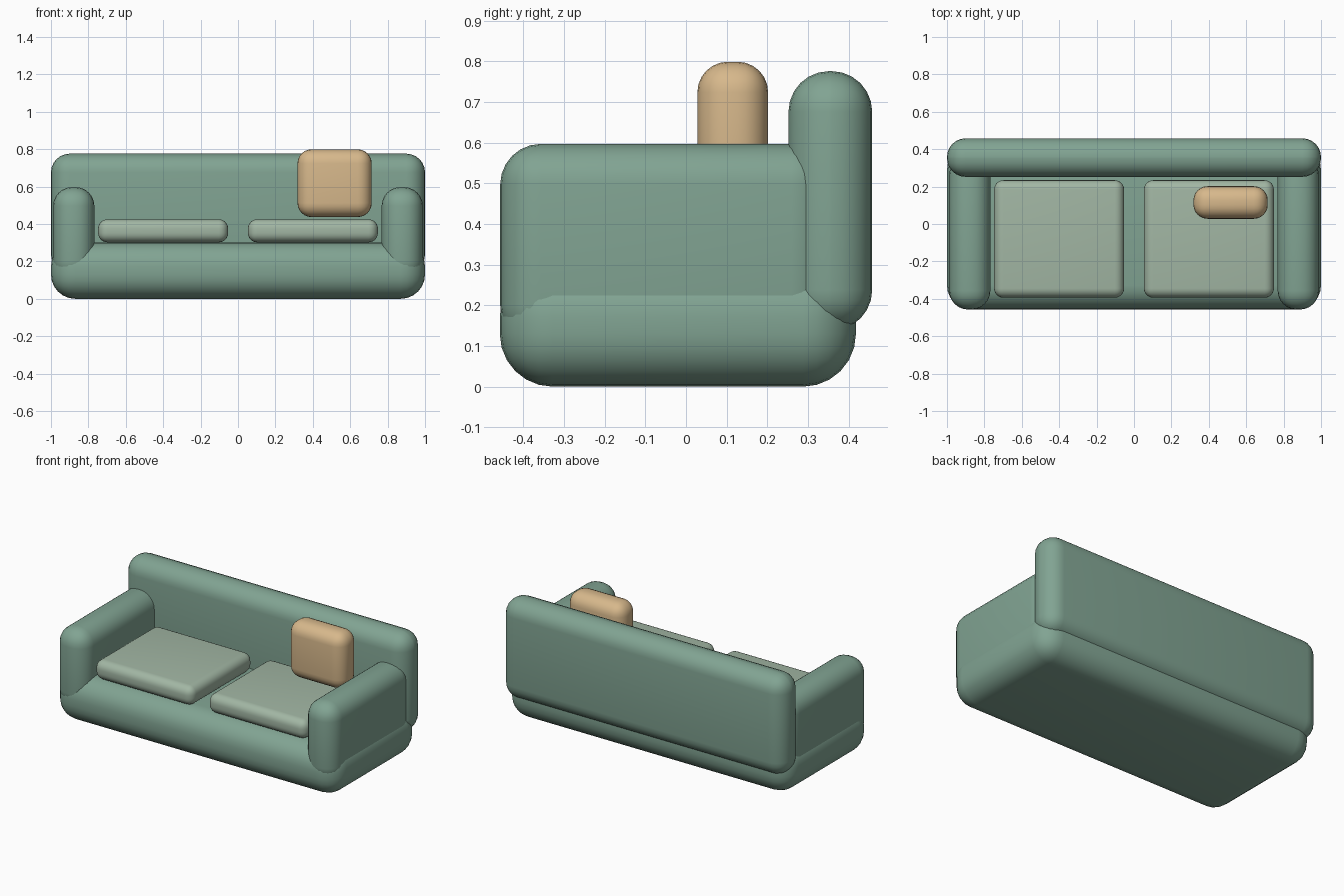
import bpy
import math

if "Cube" in bpy.data.objects:
    bpy.data.objects.remove(bpy.data.objects["Cube"])


def material(name, rgb):
    m = bpy.data.materials.new(name)
    m.diffuse_color = (*rgb, 1)
    m.use_nodes = True
    m.node_tree.nodes["Principled BSDF"].inputs["Base Color"].default_value = m.diffuse_color
    return m


def soft_box(name, x, y, z, radius, mat, segments=6):
    """Rounded box spanning the given (min, max) ranges."""
    spans = (x, y, z)
    bpy.ops.mesh.primitive_cube_add(size=1, location=[(a + b) / 2 for a, b in spans])
    ob = bpy.context.object
    ob.name = name
    ob.scale = [b - a for a, b in spans]
    bpy.ops.object.transform_apply(location=False, rotation=False, scale=True)
    bev = ob.modifiers.new("rounding", 'BEVEL')
    bev.width = radius
    bev.segments = segments
    bev.limit_method = 'NONE'
    bpy.ops.object.modifier_apply(modifier=bev.name)
    bpy.ops.object.shade_smooth_by_angle(angle=math.radians(40))
    ob.data.materials.append(mat)
    return ob


green = material("green_fabric", (0.22, 0.37, 0.29))
pale = material("pale_green_fabric", (0.36, 0.47, 0.37))
tan = material("tan_fabric", (0.68, 0.48, 0.26))

# Main body
soft_box("base", (-1, 1), (-0.458, 0.418), (0, 0.302), 0.13, green)
soft_box("backrest", (-1, 1), (0.252, 0.458), (0.138, 0.776), 0.1, green)

# Arms and seat cushions, one per side
for side, s in (("left", -1), ("right", 1)):
    soft_box(f"{side}_arm", sorted((s * 0.768, s * 0.988)), (-0.457, 0.36),
             (0.1, 0.597), 0.1, green)
    soft_box(f"{side}_seat_cushion", sorted((s * 0.053, s * 0.748)), (-0.394, 0.234),
             (0.302, 0.425), 0.05, pale)

# Loose pillow
soft_box("pillow", (0.318, 0.715), (0.028, 0.202), (0.437, 0.799), 0.075, tan)
